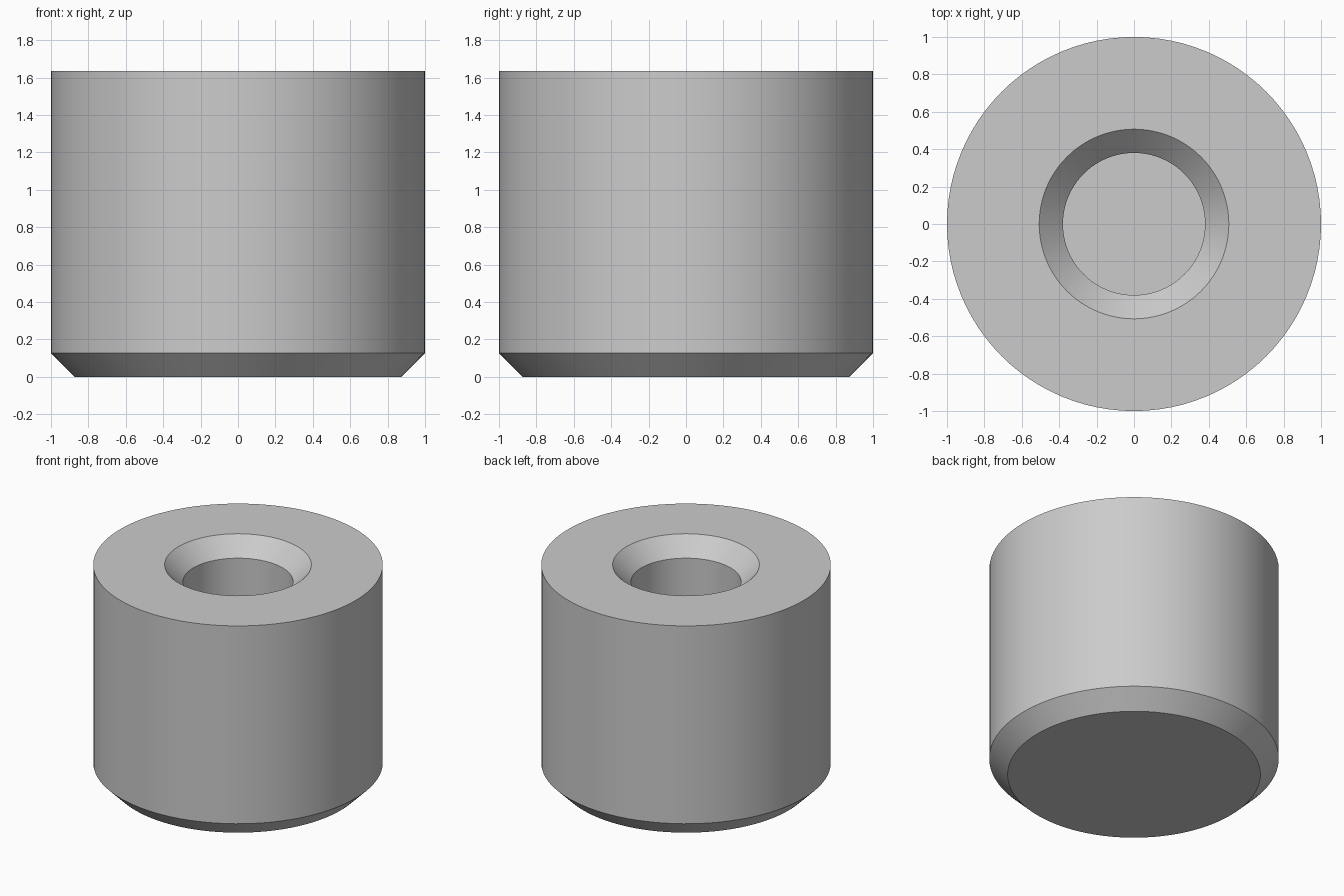
import bpy, bmesh, math

cube = bpy.data.objects.get("Cube")
if cube:
    bpy.data.objects.remove(cube, do_unlink=True)

SEGMENTS = 96
HEIGHT = 1.635
BEVEL = 0.127
BORE = 0.38
BORE_FLOOR = 0.55

# Plain grey metal
grey = bpy.data.materials.new("grey_metal")
grey.use_nodes = True
colour = (0.6, 0.6, 0.6, 1)
grey.diffuse_color = colour
grey.node_tree.nodes["Principled BSDF"].inputs["Base Color"].default_value = colour


def lathe(name, profile, material):
    """Revolve (radius, height) points about z, capping both ends."""
    bm = bmesh.new()
    rings = []
    for radius, z in profile:
        angles = [math.tau * i / SEGMENTS for i in range(SEGMENTS)]
        rings.append([bm.verts.new((radius * math.cos(a), radius * math.sin(a), z))
                      for a in angles])
    for low, high in zip(rings, rings[1:]):
        for i in range(SEGMENTS):
            j = (i + 1) % SEGMENTS
            bm.faces.new((low[i], low[j], high[j], high[i]))
    bm.faces.new(reversed(rings[0]))
    bm.faces.new(rings[-1])
    bmesh.ops.recalc_face_normals(bm, faces=bm.faces)
    mesh = bpy.data.meshes.new(name)
    bm.to_mesh(mesh)
    bm.free()
    mesh.materials.append(material)
    obj = bpy.data.objects.new(name, mesh)
    bpy.context.collection.objects.link(obj)
    return obj


# Chamfered plug with a countersunk blind bore
plug = lathe("bored_plug", [
    (1 - BEVEL, 0),
    (1, BEVEL),
    (1, HEIGHT),
    (BORE + BEVEL, HEIGHT),
    (BORE, HEIGHT - BEVEL),
    (BORE, BORE_FLOOR),
], grey)

bpy.ops.object.select_all(action="DESELECT")
plug.select_set(True)
bpy.context.view_layer.objects.active = plug
bpy.ops.object.shade_smooth_by_angle(angle=math.radians(30))
